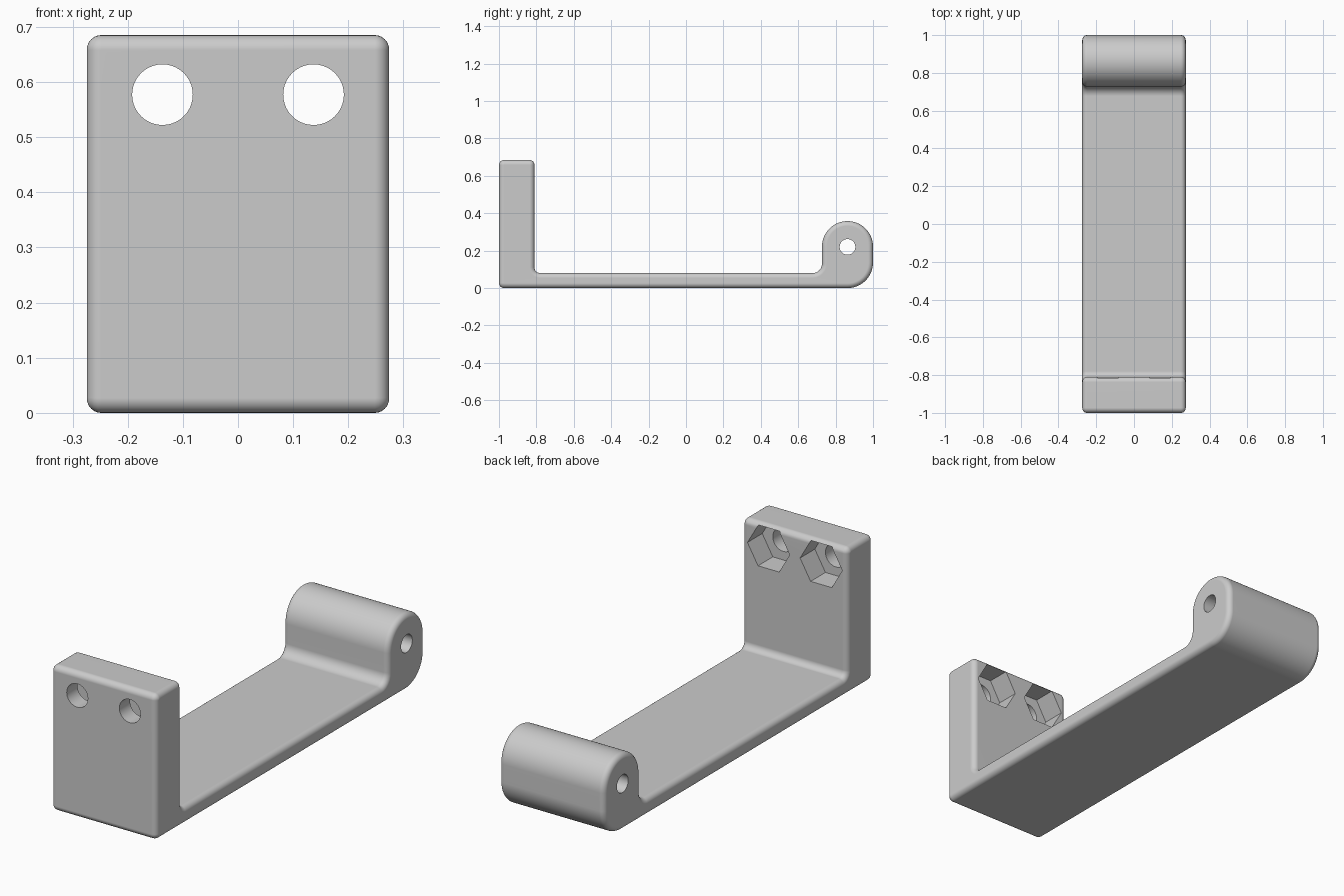
import bpy, bmesh, math
from mathutils import Vector, Matrix

if "Cube" in bpy.data.objects:
    bpy.data.objects.remove(bpy.data.objects["Cube"], do_unlink=True)

HALF_WIDTH = 0.274
EDGE = 0.027

grey = bpy.data.materials.new("light_grey")
grey.use_nodes = True
colour = (0.6, 0.6, 0.6, 1)
grey.diffuse_color = colour
grey.node_tree.nodes["Principled BSDF"].inputs["Base Color"].default_value = colour


def rounded(corners):
    """Replace each (y, z, radius) right-angle corner with an arc."""
    points = []
    for i, (y, z, r) in enumerate(corners):
        p = Vector((y, z))
        a = (Vector(corners[i - 1][:2]) - p).normalized()
        b = (Vector(corners[(i + 1) % len(corners)][:2]) - p).normalized()
        steps = 16 if r > 0.1 else 6
        for k in range(steps + 1):
            t = k / steps * math.pi / 2
            q = p + a * r * (1 - math.sin(t)) + b * r * (1 - math.cos(t))
            if not points or (q - points[-1]).length > 0.001:
                points.append(q)
    return points


def new_object(name, bm):
    bmesh.ops.recalc_face_normals(bm, faces=bm.faces)
    mesh = bpy.data.meshes.new(name)
    bm.to_mesh(mesh)
    bm.free()
    obj = bpy.data.objects.new(name, mesh)
    mesh.materials.append(grey)
    bpy.context.collection.objects.link(obj)
    return obj


def cutter(name, sides, radius, length, axis, centre):
    bm = bmesh.new()
    turn = Matrix.Rotation(math.pi / 2, 4, axis)
    # A corner of the hexagon points sideways
    spin = Matrix.Rotation(math.pi / 2 if sides == 6 else 0, 4, "Z")
    bmesh.ops.create_cone(bm, cap_ends=True, segments=sides, radius1=radius,
                          radius2=radius, depth=length,
                          matrix=Matrix.Translation(centre) @ turn @ spin)
    obj = new_object(name, bm)
    obj.hide_render = True
    return obj


def apply(obj, modifier):
    bpy.context.view_layer.objects.active = obj
    bpy.ops.object.modifier_apply(modifier=modifier.name)


# Bracket: side profile with upright plate, flat bar and rounded pivot
profile = rounded([
    (-1, 0, EDGE), (-1, 0.685, EDGE), (-0.81, 0.685, EDGE),
    (-0.81, 0.08, 0.03), (0.727, 0.08, 0.05), (0.727, 0.358, 0.1365),
    (1, 0.358, 0.1365), (1, 0, 0.1365)])
bm = bmesh.new()
side = bm.faces.new([bm.verts.new((-HALF_WIDTH, p.x, p.y)) for p in profile])
out = bmesh.ops.extrude_face_region(bm, geom=[side])
moved = [v for v in out["geom"] if isinstance(v, bmesh.types.BMVert)]
bmesh.ops.translate(bm, verts=moved, vec=(2 * HALF_WIDTH, 0, 0))
bracket = new_object("bracket", bm)

# Rounded rims on both sides
rim = bracket.modifiers.new("rim", "BEVEL")
rim.width = EDGE - 0.001
rim.segments = 6
rim.limit_method = "ANGLE"
rim.angle_limit = math.radians(40)
apply(bracket, rim)

# Pivot hole, bolt holes and hexagonal nut pockets
cutters = [cutter("pivot_hole", 32, 0.042, 1, "Y", (0, 0.8635, 0.22))]
for x in (-0.137, 0.137):
    cutters.append(cutter("bolt_hole", 40, 0.055, 0.6, "X", (x, -0.9, 0.577)))
    cutters.append(cutter("nut_pocket", 6, 0.11, 0.4, "X", (x, -0.72, 0.577)))
for tool in cutters:
    cut = bracket.modifiers.new("cut", "BOOLEAN")
    cut.operation = "DIFFERENCE"
    cut.solver = "EXACT"
    cut.object = tool
    apply(bracket, cut)
    bpy.data.objects.remove(tool, do_unlink=True)

# Smooth rounds with crisp hole edges
bpy.ops.object.select_all(action="DESELECT")
bracket.select_set(True)
bpy.context.view_layer.objects.active = bracket
bpy.ops.object.shade_smooth_by_angle(angle=math.radians(30))
normals = bracket.modifiers.new("flat_faces", "WEIGHTED_NORMAL")
normals.keep_sharp = True
